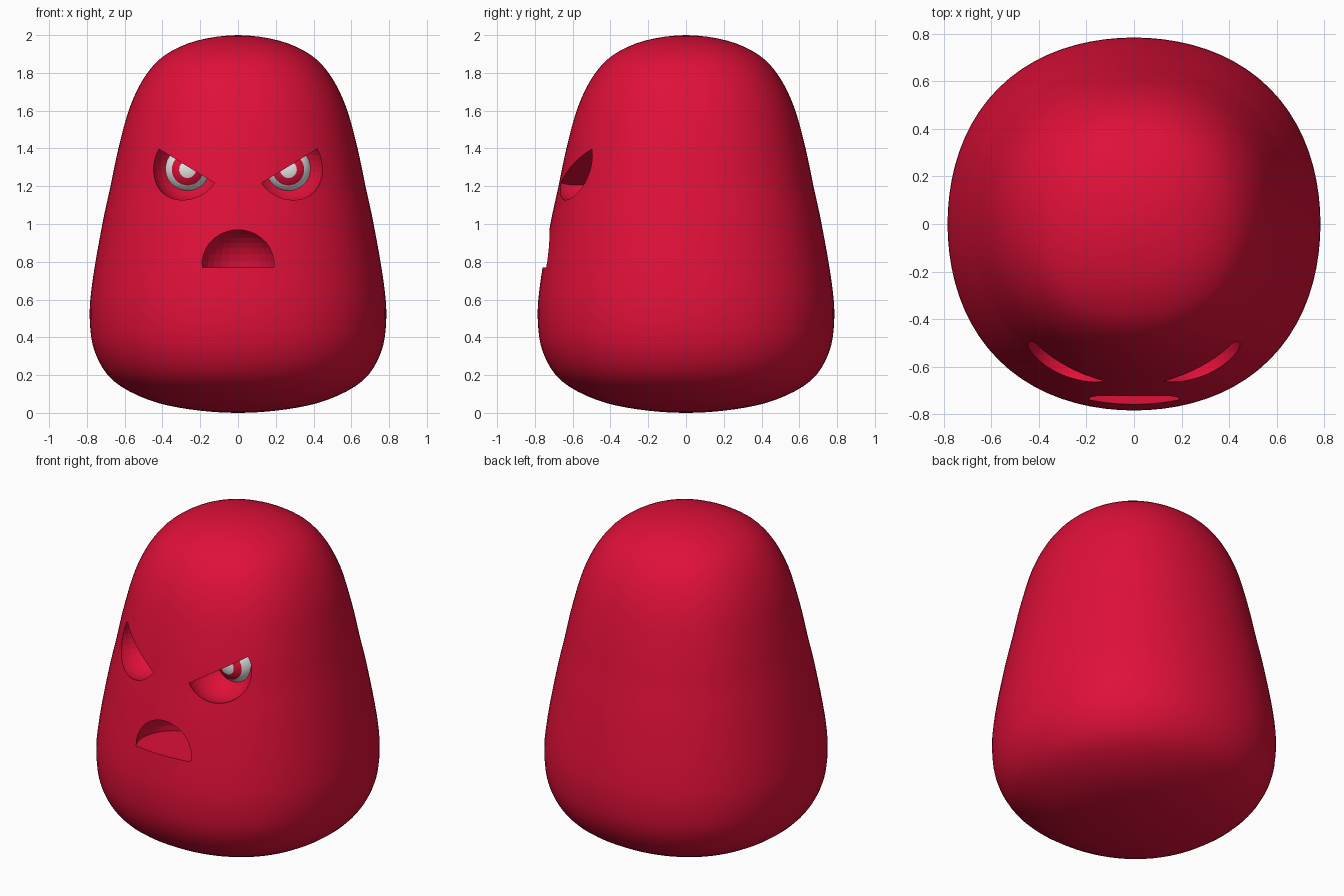
import bpy, bmesh, math
from mathutils import Vector, Matrix

if "Cube" in bpy.data.objects:
    bpy.data.objects.remove(bpy.data.objects["Cube"])


def material(name, rgb):
    m = bpy.data.materials.new(name)
    m.diffuse_color = (*rgb, 1)
    m.use_nodes = True
    m.node_tree.nodes["Principled BSDF"].inputs["Base Color"].default_value = m.diffuse_color
    return m


RED = material("crimson", (0.74, 0.005, 0.04))
WHITE = material("eye white", (0.78, 0.78, 0.78))


def make_object(name, bm, mats, smooth):
    me = bpy.data.meshes.new(name)
    bmesh.ops.recalc_face_normals(bm, faces=bm.faces)
    for f in bm.faces:
        f.smooth = smooth
    bm.to_mesh(me)
    bm.free()
    for m in mats:
        me.materials.append(m)
    ob = bpy.data.objects.new(name, me)
    bpy.context.collection.objects.link(ob)
    return ob


def smooth_profile(pts, steps):
    """Catmull-Rom curve through (radius, height) points."""
    p = [Vector(q) for q in pts]
    # mirrored end points keep the poles rounded
    p = [Vector((-p[1].x, p[1].y))] + p + [Vector((-p[-2].x, p[-2].y))]
    out = []
    for a, b, c, d in zip(p, p[1:], p[2:], p[3:]):
        for i in range(steps):
            t = i / steps
            out.append(0.5 * (2 * b + (c - a) * t + (2 * a - 5 * b + 4 * c - d) * t * t
                              + (3 * b - a - 3 * c + d) * t ** 3))
    return out + [p[-2]]


# Body: rounded bell, very slightly square in plan
PROFILE = [(0, 0), (0.25, 0.018), (0.47, 0.068), (0.66, 0.17), (0.757, 0.32),
           (0.785, 0.5), (0.77, 0.7), (0.718, 1.0), (0.675, 1.2), (0.633, 1.4),
           (0.572, 1.62), (0.49, 1.785), (0.385, 1.895), (0.22, 1.97), (0, 2.0)]
SEGMENTS = 80
curve = smooth_profile(PROFILE, 4)
bm = bmesh.new()
bottom = bm.verts.new((0, 0, curve[0].y))
top = bm.verts.new((0, 0, curve[-1].y))
rings = []
for r, z in curve[1:-1]:
    ring = []
    for i in range(SEGMENTS):
        a = math.tau * i / SEGMENTS
        k = r * (1 + 0.0145 * (1 - math.cos(4 * a)))
        ring.append(bm.verts.new((k * math.cos(a), k * math.sin(a), z)))
    rings.append(ring)
for i in range(SEGMENTS):
    j = (i + 1) % SEGMENTS
    bm.faces.new((bottom, rings[0][j], rings[0][i]))
    bm.faces.new((top, rings[-1][i], rings[-1][j]))
    for lo, hi in zip(rings, rings[1:]):
        bm.faces.new((lo[i], lo[j], hi[j], hi[i]))
body = make_object("body", bm, [RED], True)


def half_ball_cutter(name, centre, radius, cut_dir):
    """Ball with the side facing cut_dir sliced away."""
    bm = bmesh.new()
    bmesh.ops.create_uvsphere(bm, u_segments=32, v_segments=20, radius=radius)
    # small turn keeps sphere edges off the slicing plane
    bmesh.ops.rotate(bm, verts=bm.verts, matrix=Matrix.Rotation(0.03, 3, 'Z'))
    bmesh.ops.translate(bm, verts=bm.verts, vec=centre)
    geom = bm.verts[:] + bm.edges[:] + bm.faces[:]
    res = bmesh.ops.bisect_plane(bm, geom=geom, plane_co=centre, plane_no=cut_dir,
                                 clear_outer=True)
    edges = [e for e in res['geom_cut'] if isinstance(e, bmesh.types.BMEdge)]
    bmesh.ops.edgeloop_fill(bm, edges=edges)
    ob = make_object(name, bm, [RED], False)
    ob.hide_render = True
    return ob


# Sockets and mouth hollow
cutters = [half_ball_cutter("mouth_cutter", Vector((0, -0.63, 0.77)), 0.22, Vector((0, 0, -1)))]
for side, s in (("left", -1), ("right", 1)):
    cutters.append(half_ball_cutter(side + "_socket_cutter", Vector((s * 0.268, -0.572, 1.305)),
                                    0.192, Vector((-s * 0.52, 0, 0.85)).normalized()))
for c in cutters:
    mod = body.modifiers.new(c.name, 'BOOLEAN')
    mod.operation = 'DIFFERENCE'
    mod.solver = 'EXACT'
    mod.object = c

bpy.context.view_layer.objects.active = body
body.select_set(True)
for c in cutters:
    bpy.ops.object.modifier_apply(modifier=c.name)
for c in cutters:
    bpy.data.objects.remove(c, do_unlink=True)

# Eyeballs: white with a red iris ring around the front pole
for side, s in (("left", -1), ("right", 1)):
    bm = bmesh.new()
    bmesh.ops.create_uvsphere(bm, u_segments=32, v_segments=18, radius=0.13)
    bmesh.ops.rotate(bm, verts=bm.verts, matrix=Matrix.Rotation(math.pi / 2, 3, 'X'))
    for f in bm.faces:
        c = f.calc_center_median()
        angle = math.degrees(math.atan2(math.hypot(c.x, c.z), -c.y))
        f.material_index = 1 if 20 < angle < 40 else 0
    bmesh.ops.translate(bm, verts=bm.verts, vec=(s * 0.267, -0.365, 1.288))
    make_object(side + "_eyeball", bm, [WHITE, RED], True)
